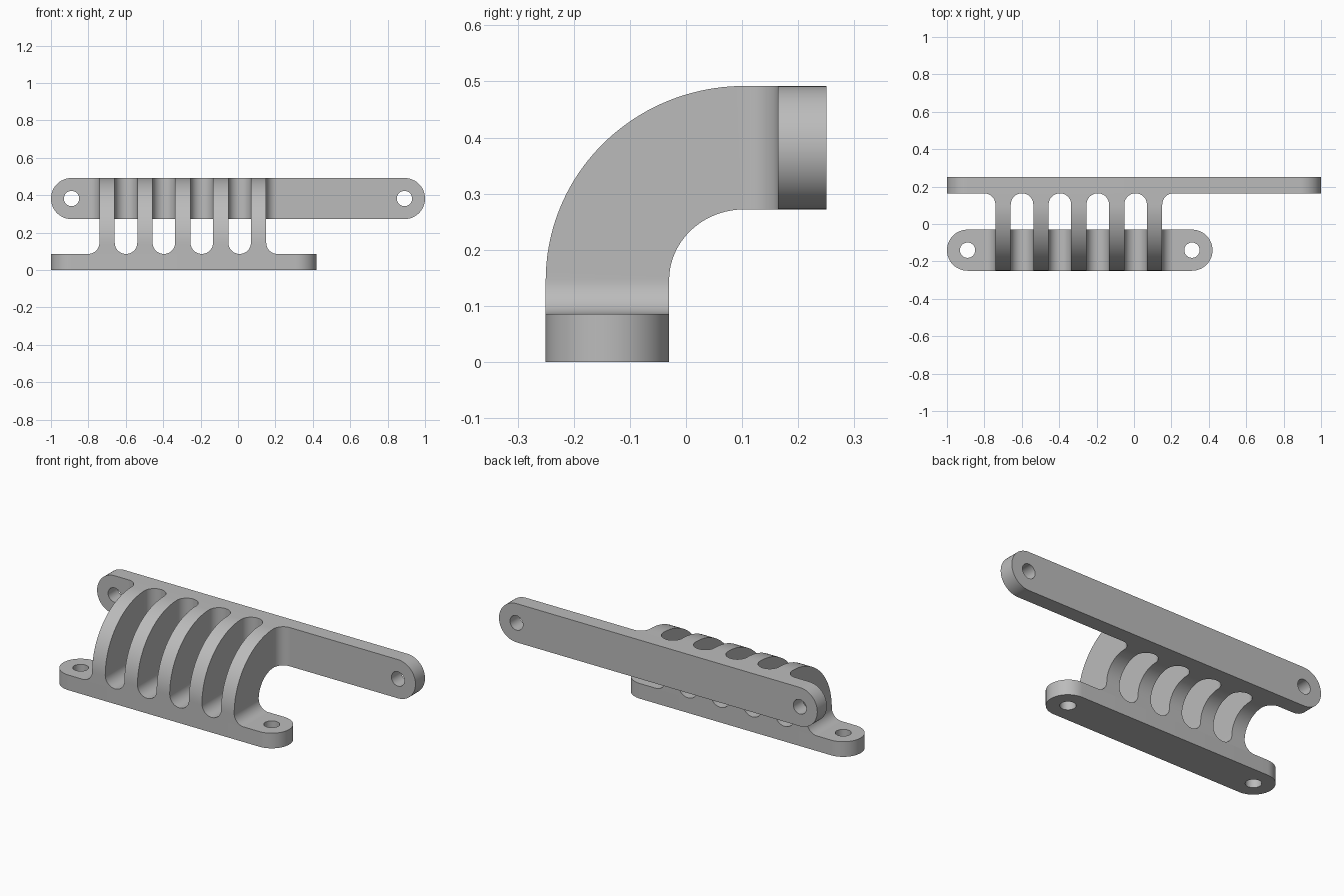
import bpy, bmesh, math
from mathutils import Vector

if "Cube" in bpy.data.objects:
    bpy.data.objects.remove(bpy.data.objects["Cube"])

GREY = (0.5, 0.5, 0.5, 1)
mat = bpy.data.materials.new("plain grey")
mat.use_nodes = True
mat.diffuse_color = GREY
mat.node_tree.nodes["Principled BSDF"].inputs["Base Color"].default_value = GREY

BAR_T, BAR_R, HOLE_R = 0.086, 0.11, 0.041      # bar thickness, end radius, hole radius
FRONT, BACK, TOP = -0.25, 0.25, 0.492
RIB_HALF, FILLET, PITCH = 0.041, 0.06, 0.2025


def finish(bm, name):
    bmesh.ops.recalc_face_normals(bm, faces=bm.faces)
    mesh = bpy.data.meshes.new(name)
    bm.to_mesh(mesh)
    bm.free()
    mesh.materials.append(mat)
    ob = bpy.data.objects.new(name, mesh)
    bpy.context.collection.objects.link(ob)
    bpy.ops.object.select_all(action='DESELECT')
    ob.select_set(True)
    bpy.context.view_layer.objects.active = ob
    bpy.ops.object.shade_smooth_by_angle(angle=math.radians(35))
    return ob


def arc(cx, r, start, end, n):
    angles = [start + (end - start) * i / n for i in range(n + 1)]
    return [(cx + r * math.cos(a), r * math.sin(a)) for a in angles]


def bar(name, x0, x1, place, depth):
    """Round-ended bar with a screw hole near each end."""
    bm = bmesh.new()
    a, b, h = x0 + BAR_R, x1 - BAR_R, math.pi / 2
    loops = [arc(b, BAR_R, -h, h, 24) + arc(a, BAR_R, h, 3 * h, 24)]
    loops += [arc(c, HOLE_R, 0, 4 * h, 32)[:-1] for c in (a, b)]
    edges = []
    for loop in loops:
        vs = [bm.verts.new(place(u, v)) for u, v in loop]
        edges += [bm.edges.new((vs[i - 1], vs[i])) for i in range(len(vs))]
    bmesh.ops.triangle_fill(bm, edges=edges, use_beauty=True)
    ext = bmesh.ops.extrude_face_region(bm, geom=bm.faces[:])
    bmesh.ops.translate(bm, vec=depth, verts=[
        g for g in ext["geom"] if isinstance(g, bmesh.types.BMVert)])
    bmesh.ops.dissolve_limit(bm, angle_limit=0.01, verts=bm.verts[:], edges=bm.edges[:])
    return finish(bm, name)


# The two mounting bars
bar("lower_bar", -1, 0.42, lambda u, v: (u, FRONT + BAR_R + v, 0), Vector((0, 0, BAR_T)))
bar("upper_bar", -1, 1, lambda u, v: (u, BACK, TOP - BAR_R + v), Vector((0, -BAR_T, 0)))

# Rib stations: half width, outer point and inner point (y, z)
cy, cz = BACK - BAR_T - FILLET, BAR_T + FILLET
width = 2 * BAR_R
flare = []
for i in range(13):
    a = math.pi / 2 * i / 12
    flare.append((FILLET * (1 - math.sin(a)), RIB_HALF + FILLET * (1 - math.cos(a))))
stations = [(w, (FRONT, BAR_T + d), (FRONT + width, BAR_T + d)) for d, w in reversed(flare)]
for i in range(1, 40):
    a = math.pi / 2 * i / 40
    c, s = math.cos(a), math.sin(a)
    ry, rz = cy - FRONT, TOP - cz
    stations.append((RIB_HALF, (cy - ry * c, cz + rz * s),
                     (cy - (ry - width) * c, cz + (rz - width) * s)))
stations += [(w, (BACK - BAR_T - d, TOP), (BACK - BAR_T - d, TOP - width)) for d, w in flare]


def rib(name, x):
    """Curved rib swept from the lower bar to the upper bar, flared at both ends."""
    bm = bmesh.new()
    rings = []
    for w, outer, inner in stations:
        rings.append([bm.verts.new(p) for p in (
            (x - w, *outer), (x + w, *outer), (x + w, *inner), (x - w, *inner))])
    for r0, r1 in zip(rings, rings[1:]):
        for k in range(4):
            bm.faces.new((r0[k - 1], r0[k], r1[k], r1[k - 1]))
    bm.faces.new(rings[0])
    bm.faces.new(rings[-1])
    return finish(bm, name)


# Five ribs
for i in range(5):
    rib(f"rib_{i + 1}", -0.7 + PITCH * i)
